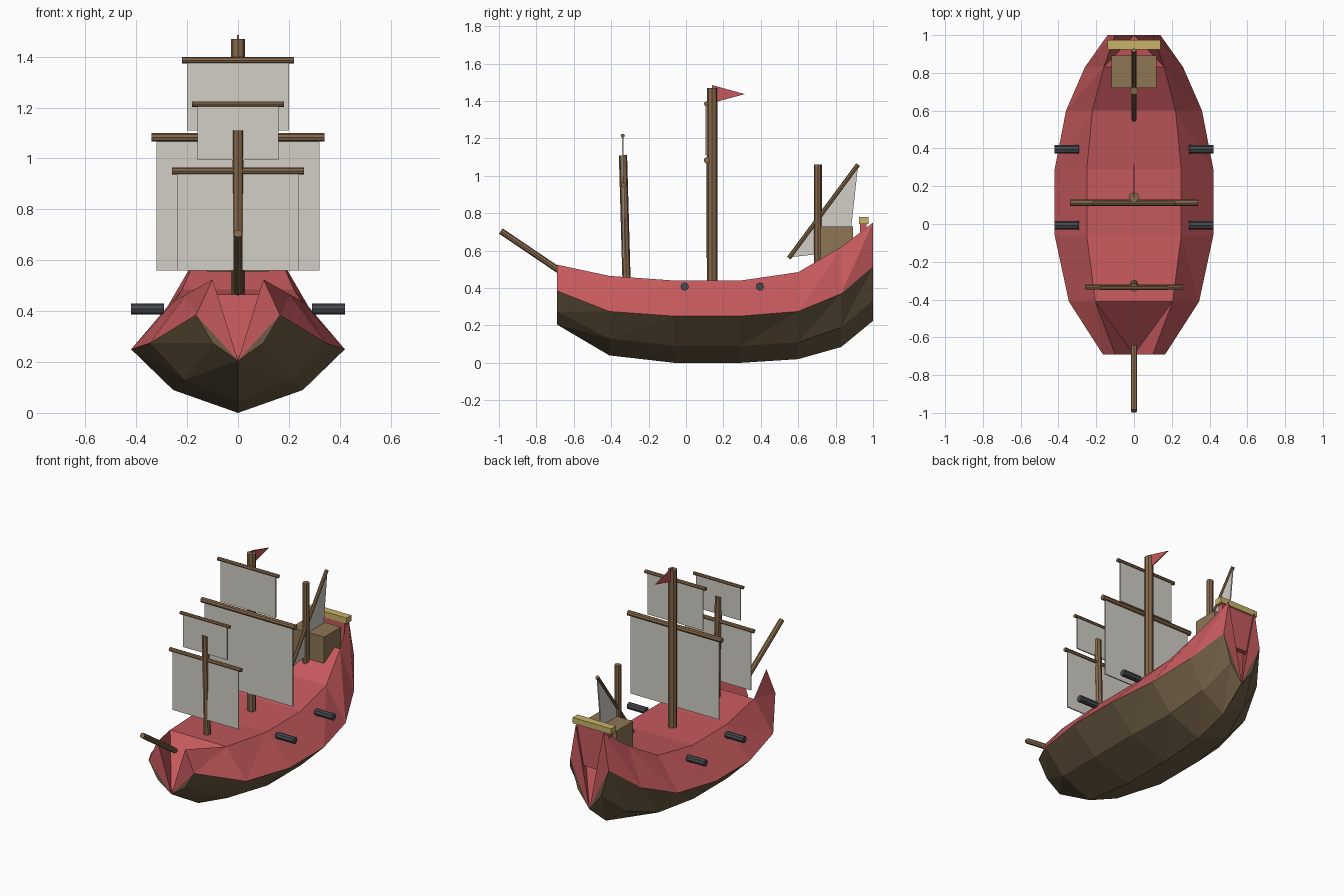
import bpy, bmesh, math
from mathutils import Vector

if "Cube" in bpy.data.objects:
    bpy.data.objects.remove(bpy.data.objects["Cube"])


def mat(name, r, g, b):
    m = bpy.data.materials.new(name)
    m.diffuse_color = (r, g, b, 1)
    m.use_nodes = True
    m.node_tree.nodes["Principled BSDF"].inputs["Base Color"].default_value = m.diffuse_color
    return m


RED = mat("red_paint", .56, .10, .11)
DARK = mat("dark_wood", .15, .105, .055)
WOOD = mat("wood", .24, .14, .07)
CABIN = mat("cabin_wood", .27, .18, .09)
CLOTH = mat("cloth", .64, .62, .56)
GOLD = mat("gold", .58, .45, .14)
IRON = mat("iron", .06, .065, .075)


def finish(name, bm, *mats):
    bmesh.ops.recalc_face_normals(bm, faces=bm.faces[:])
    me = bpy.data.meshes.new(name)
    bm.to_mesh(me)
    bm.free()
    for m in mats:
        me.materials.append(m)
    ob = bpy.data.objects.new(name, me)
    bpy.context.collection.objects.link(ob)
    return ob


def rod(name, a, b, r, m=WOOD, r2=None, sides=8):
    a, b = Vector(a), Vector(b)
    bm = bmesh.new()
    bmesh.ops.create_cone(bm, cap_ends=True, segments=sides, radius1=r,
                          radius2=r2 or r, depth=(b - a).length)
    ob = finish(name, bm, m)
    ob.location = (a + b) / 2
    ob.rotation_euler = (b - a).to_track_quat('Z', 'Y').to_euler()
    return ob


def box(name, lo, hi, m):
    bm = bmesh.new()
    bmesh.ops.create_cube(bm, size=1)
    lo, hi = Vector(lo), Vector(hi)
    for v in bm.verts:
        v.co = [(l + h) / 2 + c * (h - l) for l, h, c in zip(lo, hi, v.co)]
    return finish(name, bm, m)


def fin(name, yz, t, m):
    # thin panel in the centre plane
    bm = bmesh.new()
    rows = [[bm.verts.new((x, y, z)) for y, z in yz] for x in (-t, t)]
    bm.faces.new(rows[0])
    bm.faces.new(rows[1])
    for i in range(len(yz)):
        j = (i + 1) % len(yz)
        bm.faces.new((rows[0][i], rows[0][j], rows[1][j], rows[1][i]))
    return finish(name, bm, m)


# Hull stations: y, keel z, chine (x, z), wale (x, z), gunwale (x, z)
stations = [
    (-.69, .205, (.10, .275), (.165, .385), (.10, .525)),
    (-.41, .04, (.21, .13), (.345, .275), (.205, .465)),
    (-.06, .0, (.255, .09), (.42, .25), (.25, .44)),
    (.29, .0, (.255, .09), (.42, .25), (.25, .44)),
    (.60, .02, (.22, .11), (.36, .275), (.22, .485)),
    (.83, .085, (.16, .19), (.26, .37), (.16, .62)),
    (1.0, .225, (.085, .335), (.14, .515), (.10, .75)),
]
bm = bmesh.new()
keel = [bm.verts.new((0, s[0], s[1])) for s in stations]
tops = []


def face(vs, idx):
    bm.faces.new(vs).material_index = idx


for side in (-1, 1):
    rows = [[k] + [bm.verts.new((side * x, s[0], z)) for x, z in s[2:]]
            for k, s in zip(keel, stations)]
    tops.append([r[3] for r in rows])
    for a, b in zip(rows, rows[1:]):
        for i in range(3):
            q = (a[i], a[i + 1], b[i + 1], b[i])
            idx = 0 if i == 2 else 1
            face((q[0], q[1], q[2]), idx)
            face((q[0], q[2], q[3]), idx)
    # end plates and inner sides of the bow and stern notches
    for e, n in ((0, 1), (-1, -2)):
        r = rows[e]
        face((r[0], r[1], r[2]), 1)
        face((r[0], r[2], r[3]), 0)
        face((r[0], r[3], rows[n][3]), 0)
# deck, sloping down to the keel at both ends
L, R = tops
for i in range(1, 5):
    face((L[i], R[i], R[i + 1], L[i + 1]), 0)
face((L[1], R[1], keel[0]), 0)
face((L[5], R[5], keel[-1]), 0)
finish("hull", bm, RED, DARK)

# Masts and bowsprit
rod("main_mast", (0, .14, .42), (0, .14, 1.47), .028)
rod("fore_mast", (0, -.318, .44), (0, -.337, 1.11), .022)
rod("mizzen_mast", (0, .705, .48), (0, .705, 1.06), .021)
rod("bowsprit", (0, -.99, .705), (0, -.65, .475), .017)

# Yards with their square sails: y, yard z, yard half-length, radius, sail half-width, sail z range
for name, y, z, hl, r, sw, z0, z1 in (
        ("main_lower", .112, 1.083, .34, .017, .32, .56, 1.075),
        ("main_upper", .108, 1.386, .22, .012, .20, 1.11, 1.38),
        ("fore_lower", -.334, .951, .26, .013, .24, .56, .945),
        ("fore_upper", -.338, 1.214, .18, .011, .16, .995, 1.21)):
    rod(name + "_yard", (-hl, y, z), (hl, y, z), r)
    box(name + "_sail", (-sw, y - .004, z0), (sw, y + .004, z1), CLOTH)

# Slanted rear spar and sail, flag
rod("rear_spar", (0, .55, .56), (0, .92, 1.06), .012)
fin("rear_sail", [(.56, .565), (.92, 1.055), (.87, .60)], .004, CLOTH)
fin("flag", [(.14, 1.485), (.315, 1.437), (.14, 1.39)], .003, RED)

# Stern cabin, board and rail
box("cabin", (-.12, .72, .53), (.12, .893, .728), CABIN)
box("stern_board", (-.12, .93, .48), (.12, .965, .745), RED)
box("stern_rail", (-.14, .925, .742), (.14, .975, .78), GOLD)

# Cannons
for side in (-1, 1):
    for y in (-.007, .395):
        rod("cannon", (side * .29, y, .408), (side * .42, y, .408), .022, IRON)
